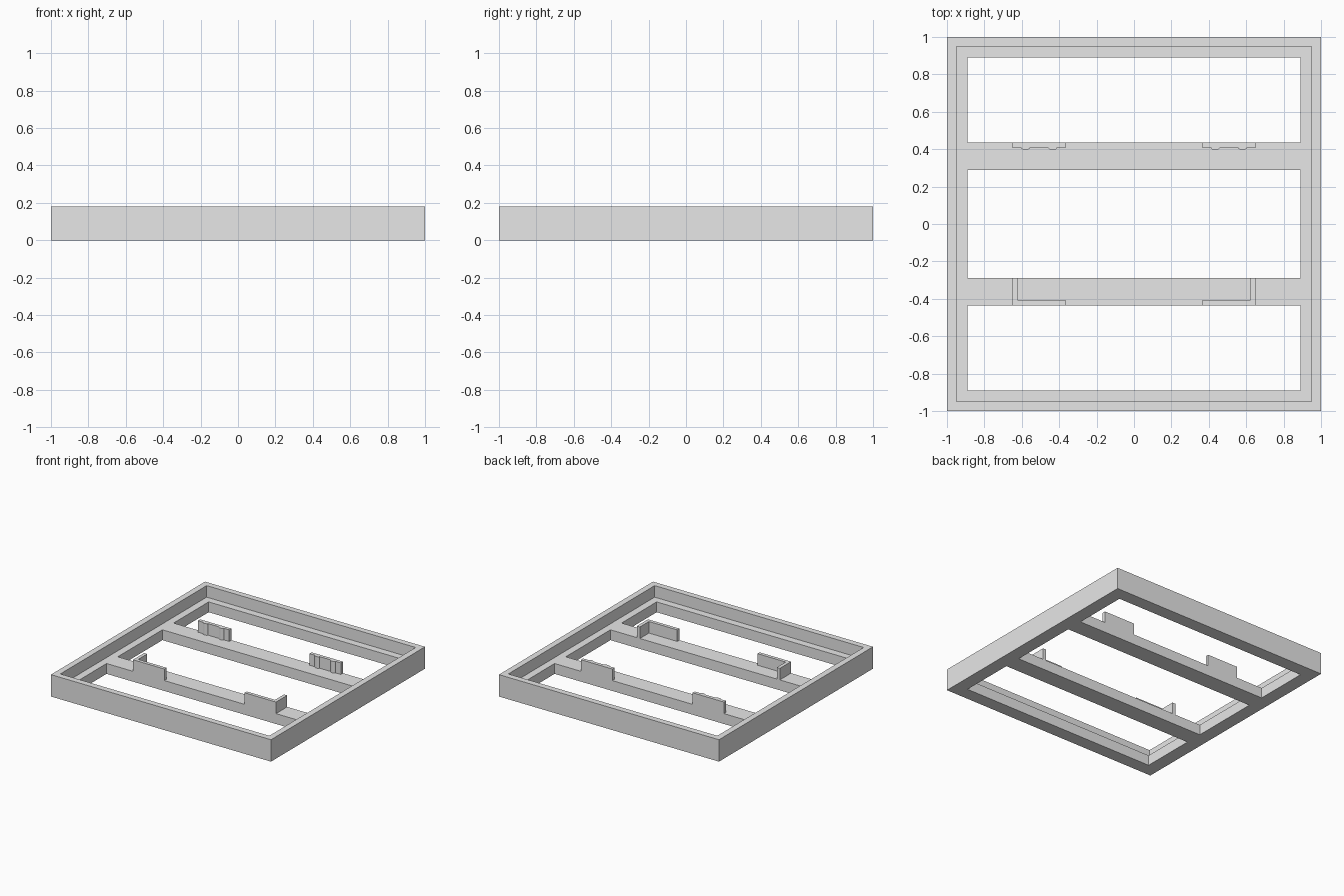
import bpy
import bmesh
import math
from mathutils import Vector

cube = bpy.data.objects.get("Cube")
if cube:
    bpy.data.objects.remove(cube, do_unlink=True)

grey = bpy.data.materials.new("plain_grey")
grey.use_nodes = True
grey.diffuse_color = (0.8, 0.8, 0.8, 1)
grey.node_tree.nodes["Principled BSDF"].inputs["Base Color"].default_value = grey.diffuse_color

HEIGHT = 0.18      # top of the rim and brackets
LEDGE = 0.085      # top of the ledge and crossbars
RIM_IN = 0.95      # inner side of the rim
OPEN = 0.89        # inner side of the ledge
BAR_IN, BAR_OUT = 0.29, 0.435
PLATE = 0.028
TAB_IN, TAB_OUT = 0.365, 0.65


def prism(name, outline, z0, z1):
    """Extrude a flat outline from z0 to z1."""
    bm = bmesh.new()
    face = bm.faces.new([bm.verts.new((x, y, z0)) for x, y in outline])
    top = bmesh.ops.extrude_face_region(bm, geom=[face])["geom"]
    verts = [v for v in top if isinstance(v, bmesh.types.BMVert)]
    bmesh.ops.translate(bm, verts=verts, vec=Vector((0, 0, z1 - z0)))
    bmesh.ops.recalc_face_normals(bm, faces=bm.faces)
    mesh = bpy.data.meshes.new(name)
    bm.to_mesh(mesh)
    bm.free()
    mesh.materials.append(grey)
    obj = bpy.data.objects.new(name, mesh)
    bpy.context.collection.objects.link(obj)
    return obj


def rect(x0, x1, y0, y1):
    return [(x0, y0), (x1, y0), (x1, y1), (x0, y1)]


# Tray frame: a slab with a shallow pocket and three through openings
frame = prism("frame", rect(-1, 1, -1, 1), 0, HEIGHT)
cutters = [prism("pocket_cutter", rect(-RIM_IN, RIM_IN, -RIM_IN, RIM_IN), LEDGE, 0.4)]
for y0, y1 in ((-OPEN, -BAR_OUT), (-BAR_IN, BAR_IN), (BAR_OUT, OPEN)):
    cutters.append(prism("opening_cutter", rect(-OPEN, OPEN, y0, y1), -0.2, 0.3))

bpy.context.view_layer.objects.active = frame
for cutter in cutters:
    cutter.hide_render = True
    mod = frame.modifiers.new("cut", "BOOLEAN")
    mod.operation = "DIFFERENCE"
    mod.solver = "EXACT"
    mod.object = cutter
    bpy.ops.object.modifier_apply(modifier=mod.name)
for cutter in cutters:
    bpy.data.objects.remove(cutter, do_unlink=True)

for side, label in ((1, "left"), (-1, "right")):
    # Front corner bracket: L-shaped, flush with the front of the crossbar
    corner = [(TAB_IN, -BAR_OUT), (TAB_OUT, -BAR_OUT), (TAB_OUT, -BAR_IN),
              (TAB_OUT - PLATE, -BAR_IN), (TAB_OUT - PLATE, PLATE - BAR_OUT),
              (TAB_IN, PLATE - BAR_OUT)]
    prism("front_bracket_" + label, [(side * x, y) for x, y in corner], LEDGE, HEIGHT)

    # Back clip: plate with two rounded ribs on its inner face
    inner = BAR_OUT - PLATE
    clip = [(TAB_OUT, inner), (TAB_OUT, BAR_OUT), (TAB_IN, BAR_OUT), (TAB_IN, inner)]
    for centre in (0.435, 0.58):
        for i in range(9):
            a = math.pi * i / 8
            clip.append((centre - 0.022 * math.cos(a), inner - 0.012 * math.sin(a)))
    prism("back_clip_" + label, [(side * x, y) for x, y in clip], LEDGE, HEIGHT)
